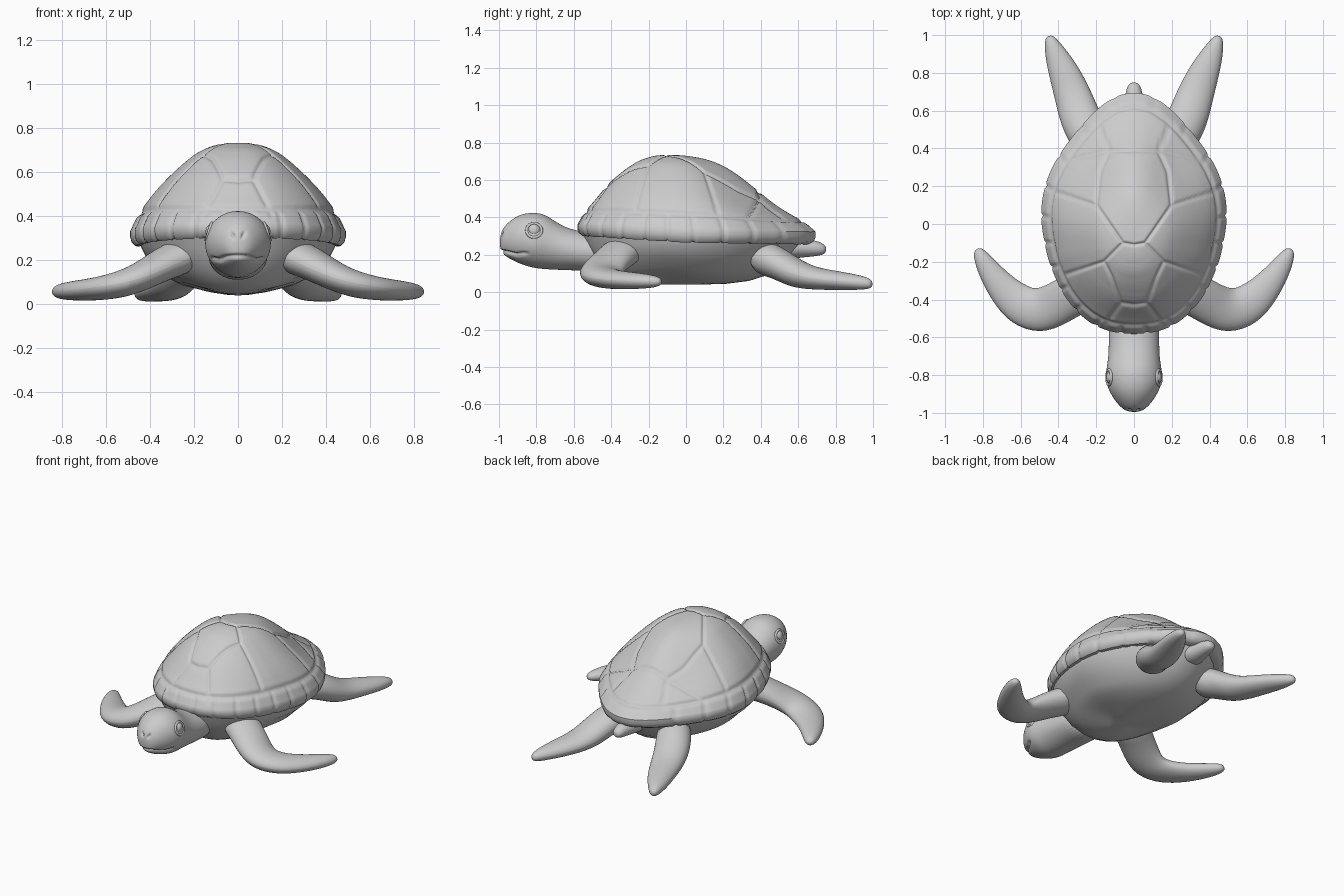
import bpy, bmesh, math
from mathutils import Vector

if "Cube" in bpy.data.objects:
    bpy.data.objects.remove(bpy.data.objects["Cube"])


def lerp(table, x):
    """Linear lookup in a sorted list of (x, value)."""
    for (a, u), (b, v) in zip(table, table[1:]):
        if x <= b:
            return u + (v - u) * max(0, (x - a) / (b - a))
    return table[-1][1]


def smooth(ob, angle=40):
    bpy.ops.object.select_all(action='DESELECT')
    ob.select_set(True)
    bpy.context.view_layer.objects.active = ob
    bpy.ops.object.shade_smooth_by_angle(angle=math.radians(angle))
    return ob


def finish(name, bm):
    me = bpy.data.meshes.new(name)
    bm.to_mesh(me)
    bm.free()
    ob = bpy.data.objects.new(name, me)
    bpy.context.collection.objects.link(ob)
    return smooth(ob)


def loft(name, stations, sides=12, levels=2, mirror=False):
    """Elliptical rings (x, y, z, half_width, half_height) along a path."""
    bm = bmesh.new()
    rings = []
    pts = [Vector(s[:3]) for s in stations]
    for i, (x, y, z, w, h) in enumerate(stations):
        t = pts[min(i + 1, len(pts) - 1)] - pts[max(i - 1, 0)]
        t.z = 0
        side = t.normalized().cross(Vector((0, 0, 1)))
        rings.append([bm.verts.new(pts[i] + side * w * 1.03 * math.cos(a) + Vector((0, 0, h * 1.03 * math.sin(a))))
                      for a in (math.tau * k / sides for k in range(sides))])
    for r, q in zip(rings, rings[1:]):
        for k in range(sides):
            n = (k + 1) % sides
            bm.faces.new((r[k], r[n], q[n], q[k]))
    bm.faces.new(rings[0])
    bm.faces.new(rings[-1])
    bmesh.ops.recalc_face_normals(bm, faces=bm.faces)
    ob = finish(name, bm)
    sub = ob.modifiers.new("round", 'SUBSURF')
    sub.levels = sub.render_levels = levels
    if mirror:
        ob.modifiers.new("mirror", 'MIRROR')
    return ob


def carve(ob, key, segs, width, depth):
    """Press grooves into a mesh; key maps a vertex to the 2D plane of the segments."""
    normals = [v.normal.copy() for v in ob.data.vertices]
    segs = [(Vector(a), Vector(b)) for a, b in segs]
    for v, n in zip(ob.data.vertices, normals):
        k = key(v.co)
        if k is None:
            continue
        p, best = Vector(k), 1
        for a, b in segs:
            d = b - a
            t = min(1, max(0, (p - a).dot(d) / max(d.length_squared, 1e-9)))
            best = min(best, (p - a - d * t).length_squared)
        if best < (3 * width) ** 2:
            v.co -= n * depth * math.exp(-best / width ** 2)


# Shell outline seen from above, as radius by angle around the apex
CY = -0.1
outline = [(0, -.58), (.12, -.57), (.22, -.53), (.33, -.43), (.42, -.27), (.47, -.1), (.49, .03),
           (.47, .2), (.37, .4), (.3, .49), (.2, .6), (.1, .68), (0, .7)]
polar = [(math.atan2(x, CY - y), math.hypot(x, y - CY)) for x, y in outline]


def radius(th):
    offs = (-.1, -.05, 0, .05, .1)
    total = 0
    for o in offs:
        a = abs(th + o)
        total += lerp(polar, min(a, math.tau - a))
    return total / len(offs)


def spot(th, s):
    r = radius(th) * s
    return r * math.sin(th), CY - r * math.cos(th)


def dome(name, svals, height, count, flip=False):
    """Rings that follow the shell outline, scaled by each s."""
    bm = bmesh.new()
    angles = [math.pi * (2 * j / count - 1) for j in range(count)]
    rings = []
    for i, s in enumerate(svals):
        rings.append([bm.verts.new((*spot(a, s), height(i, s, a))) for a in angles])
    for r, q in zip(rings, rings[1:]):
        for j in range(count):
            n = (j + 1) % count
            f = (r[j], q[j], q[n], r[n])
            bm.faces.new(f[::-1] if flip else f)
    bmesh.ops.remove_doubles(bm, verts=bm.verts, dist=1e-5)
    return finish(name, bm)


# Carapace
side_f = [(0, 1), (.12, .995), (.25, .96), (.38, .89), (.5, .78), (.63, .64), (.76, .48), (.85, .34), (.93, .2), (1, .02)]
front_f = [(0, 1), (.15, .985), (.31, .92), (.47, .79), (.63, .62), (.75, .44), (.83, .31), (.92, .19), (1, .0)]
back_f = [(0, 1), (.12, .99), (.25, .95), (.35, .885), (.44, .79), (.54, .65), (.63, .51), (.72, .37), (.82, .25), (.92, .15), (1, .02)]
N = 90
svals = [i / N for i in range(N + 1)] + [1.0, .985, .95, .86]
drop = [-.02, -.045, -.06, -.055]


def shell_height(i, s, th):
    rim = lerp([(-.58, .36), (0, .325), (.7, .315)], spot(th, 1)[1])
    if i > N:
        return rim + drop[i - N - 1]
    w = math.sin(th) ** 2
    end = front_f if math.cos(th) > 0 else back_f
    f = 0
    for o in (-.04, 0, .04):
        t = abs(s + o) if s < .94 else s
        f += (w * lerp(side_f, t) + (1 - w) * lerp(end, t)) / 3
    return rim + (.735 - rim) * f


shell = dome("shell", svals, shell_height, 240)

# Scute grooves (one half, mirrored by abs x)
paths = [[(0, -.11), (.06, -.1), (.2, .1), (.42, .17)],
         [(.06, -.1), (.16, -.2), (.12, -.28), (.07, -.42), (0, -.43)],
         [(.16, -.2), (.37, -.27)], [(.07, -.42), (.15, -.53)],
         [(.2, .1), (.18, .28), (.13, .39), (.27, .36), (.37, .33)],
         [(0, .39), (.13, .39), (.2, .54)]]
grooves = [seg for p in paths for seg in zip(p, p[1:])]
M = 24
ring = [spot(math.pi * k / M, .91) for k in range(M + 1)]
grooves += list(zip(ring, ring[1:]))
grooves += [(spot(math.pi * (k + .5) / 11, .91), spot(math.pi * (k + .5) / 11, 1.02)) for k in range(11)]
carve(shell, lambda c: (abs(c.x), c.y), grooves, .009, .010)

# Belly
belly = [(0, .04), (.2, .04), (.4, .045), (.55, .06), (.67, .09), (.77, .14), (.85, .2), (.9, .25), (.94, .3)]
dome("belly", [s for s, z in belly],
     lambda i, s, th: belly[i][1] + .04 * math.sin(th) ** 2 * min(1, s / .4) * (1 if s < .85 else .3), 40, True)

# Head and neck
head = loft("head", [(0, -.38, .20, .13, .10), (0, -.58, .22, .13, .10), (0, -.68, .24, .13, .118),
                     (0, -.75, .27, .138, .143), (0, -.81, .277, .15, .145), (0, -.87, .283, .135, .134),
                     (0, -.92, .282, .108, .113), (0, -.96, .277, .078, .085), (0, -.985, .27, .05, .06),
                     (0, -.995, .265, .02, .025)], sides=36)
smooth(head)
bpy.ops.object.modifier_apply(modifier="round")
mouth = [(-1.02, .222), (-.96, .213), (-.91, .2), (-.86, .208)]
carve(head, lambda c: (c.y, c.z) if c.y < -.82 else None, list(zip(mouth, mouth[1:])), .008, .014)
carve(head, lambda c: (abs(c.x), c.z) if c.y < -.9 else None, [((.022, .31), (.026, .318))], .009, .012)

# Eyes with lids
for side, tag in ((1, "right"), (-1, "left")):
    bpy.ops.mesh.primitive_uv_sphere_add(segments=20, ring_count=12, radius=.034, location=(side * .122, -.812, .33))
    eye = bpy.context.object
    eye.name = tag + "_eye"
    eye.scale.x = .75
    smooth(eye)
    bpy.ops.mesh.primitive_torus_add(major_radius=.04, minor_radius=.008, major_segments=24, minor_segments=8,
                                     location=(side * .132, -.812, .33),
                                     rotation=(0, side * math.radians(72), 0))
    lid = bpy.context.object
    lid.name = tag + "_eyelid"
    smooth(lid, 60)

# Flippers
loft("front_flippers", [(.20, -.31, .23, .12, .085), (.30, -.36, .205, .115, .085), (.40, -.42, .15, .115, .078),
                        (.50, -.465, .1, .125, .068), (.60, -.435, .075, .112, .056), (.69, -.35, .064, .085, .05),
                        (.765, -.25, .06, .063, .043), (.815, -.165, .057, .04, .033), (.83, -.13, .056, .018, .016)],
     mirror=True)
loft("hind_flippers", [(.17, .36, .19, .10, .09), (.24, .47, .17, .11, .095), (.285, .56, .115, .11, .09),
                       (.32, .67, .075, .1, .062), (.365, .79, .064, .085, .053), (.41, .89, .055, .063, .044),
                       (.44, .965, .048, .037, .034), (.452, .997, .044, .016, .018)], mirror=True)

# Tail
loft("tail", [(0, .5, .23, .10, .06), (0, .62, .235, .06, .05), (0, .69, .235, .046, .044),
              (0, .735, .23, .034, .03), (0, .75, .228, .014, .013)])
